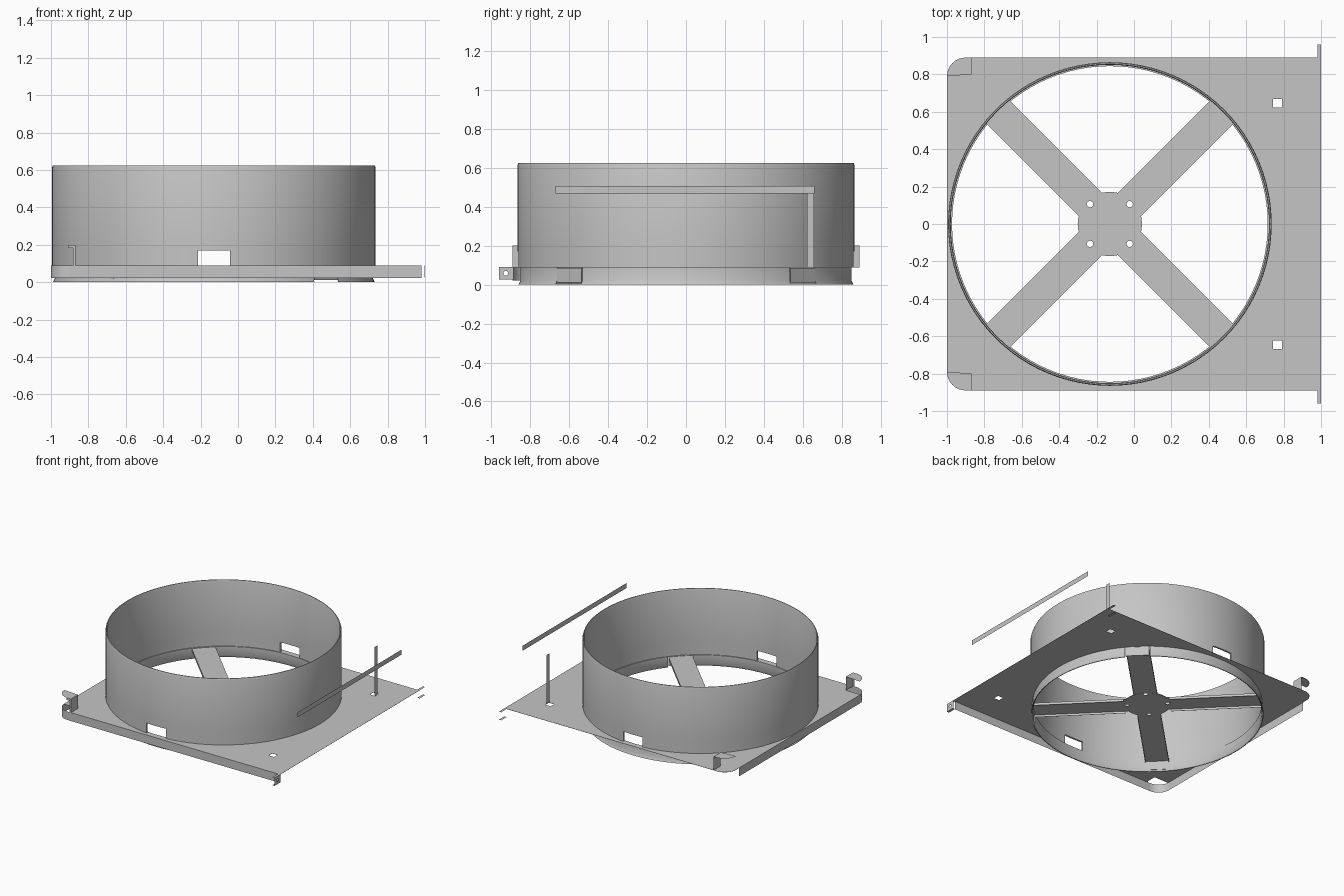
import bpy, bmesh, math
from mathutils import Matrix, Vector

if "Cube" in bpy.data.objects:
    bpy.data.objects.remove(bpy.data.objects["Cube"], do_unlink=True)

steel = bpy.data.materials.new("grey_steel")
steel.use_nodes = True
GREY = (0.56, 0.56, 0.56, 1)
steel.diffuse_color = GREY
steel.node_tree.nodes["Principled BSDF"].inputs["Base Color"].default_value = GREY

CX, R = -0.129, 0.865      # shroud centre and outer radius
DECK, LOW = 0.09, 0.022    # deck height and lower edge of the flanges
SEG = 96


def finish(name, bm):
    bmesh.ops.recalc_face_normals(bm, faces=bm.faces)
    me = bpy.data.meshes.new(name)
    bm.to_mesh(me)
    bm.free()
    ob = bpy.data.objects.new(name, me)
    bpy.context.collection.objects.link(ob)
    me.materials.append(steel)
    return ob


def smooth(ob):
    bpy.ops.object.select_all(action='DESELECT')
    ob.select_set(True)
    bpy.context.view_layer.objects.active = ob
    bpy.ops.object.shade_smooth_by_angle(angle=math.radians(30))


def box(name, x, y, z, matrix=Matrix()):
    """Box from (min, max) ranges, then moved by a matrix."""
    bm = bmesh.new()
    bmesh.ops.create_cube(bm, size=1)
    for v in bm.verts:
        v.co = matrix @ Vector([a + (b - a) * (c + 0.5) for (a, b), c in zip((x, y, z), v.co)])
    return finish(name, bm)


def wall(name, path, z0, z1):
    """Thin upright sheet following a path in plan."""
    bm = bmesh.new()
    cols = [[bm.verts.new((x, y, z)) for z in (z0, z1)] for x, y in path]
    for a, b in zip(cols, cols[1:]):
        bm.faces.new((a[0], b[0], b[1], a[1]))
    return finish(name, bm)


def flat(name, outline, z, depth=0.0):
    """Level sheet, given a depth where it must be solid."""
    bm = bmesh.new()
    face = bm.faces.new([bm.verts.new((x, y, z)) for x, y in outline])
    if depth:
        top = bmesh.ops.extrude_face_region(bm, geom=[face])["geom"]
        bmesh.ops.translate(bm, vec=(0, 0, depth),
                            verts=[v for v in top if isinstance(v, bmesh.types.BMVert)])
    return finish(name, bm)


def arc(cx, cy, r, a0, a1, n):
    return [(cx + r * math.cos(math.radians(a0 + (a1 - a0) * i / n)),
             cy + r * math.sin(math.radians(a0 + (a1 - a0) * i / n))) for i in range(n + 1)]


def disc(name, x, y, r, z, depth, n):
    return flat(name, arc(x, y, r, 0, 360 - 360 / n, n - 1), z, depth)


def lathe(name, profile):
    """Closed (radius, z) profile turned about the shroud axis."""
    bm = bmesh.new()
    rings = [[bm.verts.new((x, y, z)) for r, z in profile for x, y in
              [(CX + r * math.cos(a), r * math.sin(a))]]
             for a in (2 * math.pi * i / SEG for i in range(SEG))]
    for i, p in enumerate(rings):
        q = rings[(i + 1) % SEG]
        for j in range(len(profile)):
            k = (j + 1) % len(profile)
            bm.faces.new((p[j], q[j], q[k], p[k]))
    return finish(name, bm)


def cut(ob, cutters):
    """Cut holes and bake the result, removing the cutters."""
    for c in cutters:
        c.hide_render = True
        m = ob.modifiers.new("cut", 'BOOLEAN')
        m.operation, m.solver, m.object = 'DIFFERENCE', 'EXACT', c
    deps = bpy.context.evaluated_depsgraph_get()
    me = bpy.data.meshes.new_from_object(ob.evaluated_get(deps))
    ob.modifiers.clear()
    ob.data = me
    for c in cutters:
        bpy.data.objects.remove(c, do_unlink=True)


def spoke_frame(k):
    return Matrix.Translation((CX, 0, 0)) @ Matrix.Rotation(math.radians(45 + 90 * k), 4, 'Z')


# Shroud: upper wall with rolled rim and two windows
shroud = lathe("shroud", [(R, DECK), (R, 0.2), (R, 0.612), (0.861, 0.624), (0.855, 0.624),
                          (0.851, 0.612), (0.851, 0.2), (0.851, DECK)])
cut(shroud, [box("window_cutter", (CX - 0.086, CX + 0.086), (-1.2, 1.2), (0.08, 0.17))])
smooth(shroud)

# Flared lip below the deck, notched for the spoke ends
lip = lathe("lower_lip", [(0.86, 0), (0.85, 0.02), (0.85, DECK), (0.844, DECK),
                          (0.844, 0.02), (0.854, 0)])
cut(lip, [box("notch_cutter", (0.7, 1), (-0.093, 0.093), (-0.1, 0.087), spoke_frame(k))
          for k in range(4)])
smooth(lip)

# Deck: sheet with an open front corner, a rounded rear corner and its openings
deck = flat("deck", [(1, -0.89), (1, 0.89)] + arc(-0.9, 0.79, 0.1, 90, 180, 8)
            + [(-1, -0.8), (-0.87, -0.8), (-0.87, -0.89)], DECK - 0.001, 0.001)
cut(deck, [disc("opening_cutter", CX, 0, 0.85, 0, 0.2, SEG)]
    + [box("hole_cutter", (0.742, 0.79), (s * 0.645 - 0.022, s * 0.645 + 0.022), (0, 0.2))
       for s in (-1, 1)])

# Folded flanges under the deck, joined round the front corner
wall("front_flange", [(-0.9, -0.89), (0.98, -0.89)], LOW, DECK)
wall("side_flange", [(-1, -0.79), (-1, 0.75)], LOW, DECK)
smooth(wall("corner_flange", arc(-0.9, -0.79, 0.1, 180, 270, 8), LOW, DECK))

# Spokes: flat bar level with the deck, side folds and a turned-down end tab
for k in range(4):
    f = spoke_frame(k)
    box("spoke_bar", (0.1, 0.848), (-0.088, 0.088), (0.082, 0.086), f)
    box("spoke_tab", (0.844, 0.848), (-0.088, 0.088), (0.012, 0.084), f)
    for s in (-1, 1):
        box("spoke_fold", (0.17, 0.842), (s * 0.087 - 0.001, s * 0.087 + 0.001), (0.065, 0.084), f)

# Hub with four bolt holes, cut through the spoke roots too
hub = disc("hub", CX, 0, 0.172, 0.081, 0.006, 32)
for ob in [hub] + [o for o in bpy.data.objects if o.name.startswith("spoke_bar")]:
    cut(ob, [disc("bolt_cutter", CX + x, y, 0.017, 0, 0.2, 12)
             for x in (-0.106, 0.106) for y in (-0.106, 0.106)])

# Corner clips: rounded cap on an upright strip, hooked at the front
for s in (-1, 1):
    flat("clip_cap", [(-0.87, s * 0.8), (-0.87, s * 0.89)]
         + arc(-0.9, s * 0.79, 0.1, s * 90, s * 180, 8), 0.2)
    wall("clip_wall", [(-0.87, s * 0.8), (-0.87, s * 0.89)], DECK, 0.2)
wall("clip_hook", [(-0.91, -0.89), (-0.87, -0.89)], 0.182, 0.2)
wall("clip_edge", [(-0.882, -0.89), (-0.87, -0.89)], DECK, 0.182)

# Front mounting ear with a bolt hole
ear = box("front_ear", (0.998, 1), (-0.96, -0.885), (0.025, DECK))
bm = bmesh.new()
bmesh.ops.create_cone(bm, cap_ends=True, segments=12, radius1=0.012, radius2=0.012, depth=0.2,
                      matrix=Matrix.Translation((1, -0.925, 0.058)) @ Matrix.Rotation(math.pi / 2, 4, 'Y'))
cut(ear, [finish("ear_cutter", bm)])

# Ear edge strips at both ends
for s in (-1, 1):
    for z in (0.025, DECK):
        flat("ear_edge", [(0.98, s * 0.89), (1, s * 0.89), (1, s * 0.96), (0.98, s * 0.96)], z)

# Thin rail and post strips
wall("rail_strip", [(1, -0.67), (1, 0.66)], 0.467, 0.507)
wall("post_strip", [(0.788, 0.62), (0.788, 0.657)], DECK, 0.487)
